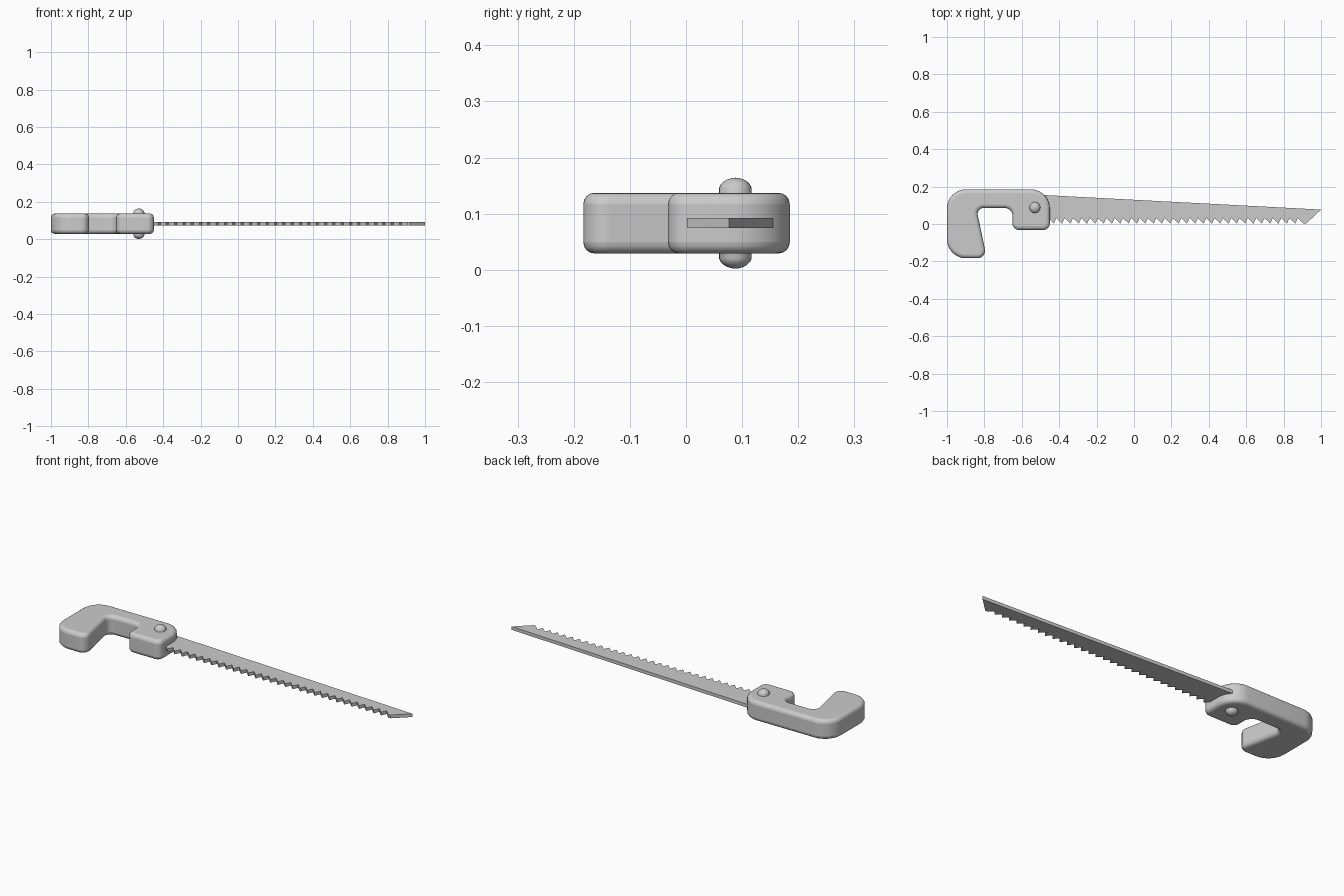
import bpy, bmesh, math
from mathutils import Vector

cube = bpy.data.objects.get("Cube")
if cube:
    bpy.data.objects.remove(cube, do_unlink=True)

grey = bpy.data.materials.new("plain grey")
grey.use_nodes = True
COLOUR = (0.6, 0.6, 0.6, 1)
grey.diffuse_color = COLOUR
grey.node_tree.nodes["Principled BSDF"].inputs["Base Color"].default_value = COLOUR

MID = 0.083  # height of the blade plane


def make_object(name, bm):
    bmesh.ops.recalc_face_normals(bm, faces=bm.faces)
    mesh = bpy.data.meshes.new(name)
    bm.to_mesh(mesh)
    bm.free()
    mesh.materials.append(grey)
    obj = bpy.data.objects.new(name, mesh)
    bpy.context.collection.objects.link(obj)
    return obj


def prism(name, outline, thickness):
    """Extrude a flat outline, centred on the blade plane."""
    bm = bmesh.new()
    face = bm.faces.new([bm.verts.new((x, y, MID - thickness / 2)) for x, y in outline])
    top = bmesh.ops.extrude_face_region(bm, geom=[face])["geom"]
    bmesh.ops.translate(bm, vec=(0, 0, thickness),
                        verts=[g for g in top if isinstance(g, bmesh.types.BMVert)])
    # Close the underside if the extrusion consumed it
    bmesh.ops.holes_fill(bm, edges=[e for e in bm.edges if e.is_boundary], sides=0)
    return make_object(name, bm)


def fillet(corners, steps=6):
    """Round every (x, y, radius) corner with an arc."""
    points = []
    for i, (x, y, r) in enumerate(corners):
        p = Vector((x, y))
        a = (Vector(corners[i - 1][:2]) - p).normalized()
        b = (Vector(corners[(i + 1) % len(corners)][:2]) - p).normalized()
        half = a.angle(b) / 2
        centre = p + (a + b).normalized() * r / math.sin(half)
        start = p + a * r / math.tan(half) - centre
        end = p + b * r / math.tan(half) - centre
        for k in range(steps + 1):
            points.append(centre + start.lerp(end, k / steps).normalized() * r)
    return points


def smooth(obj, angle):
    bpy.ops.object.select_all(action="DESELECT")
    obj.select_set(True)
    bpy.context.view_layer.objects.active = obj
    bpy.ops.object.shade_smooth_by_angle(angle=math.radians(angle))


# Hooked handle with rounded rims
handle = prism("handle", fillet([
    (-1, 0.185, 0.1), (-0.45, 0.185, 0.1), (-0.45, -0.032, 0.035),
    (-0.65, -0.032, 0.035), (-0.65, 0.085, 0.04), (-0.843, 0.085, 0.03),
    (-0.787, -0.183, 0.04), (-1, -0.183, 0.1)]), 0.108)
bevel = handle.modifiers.new("rounded rim", "BEVEL")
bevel.width = 0.02
bevel.segments = 4
bevel.limit_method = "ANGLE"
bevel.angle_limit = math.radians(40)
smooth(handle, 40)

# Tapered blade with a row of teeth
TEETH = 31
FIRST, LAST = -0.46, 0.92
pitch = (LAST - FIRST) / TEETH
outline = [(-0.56, 0.159), (-0.56, 0.032)]
for i in range(TEETH):
    x = FIRST + i * pitch
    outline += [(x, 0.032), (x + pitch * 0.7, 0.002)]
outline += [(LAST, 0.002), (1, 0.077)]
prism("blade", outline, 0.018)

# Domed rivet through the handle
bm = bmesh.new()
bmesh.ops.create_uvsphere(bm, u_segments=24, v_segments=12, radius=0.03)
for v in bm.verts:
    v.co.z = v.co.z * 0.8 + math.copysign(0.057, v.co.z) if abs(v.co.z) > 1e-5 else 0
bmesh.ops.translate(bm, vec=(-0.53, 0.088, MID), verts=bm.verts)
smooth(make_object("rivet", bm), 50)
